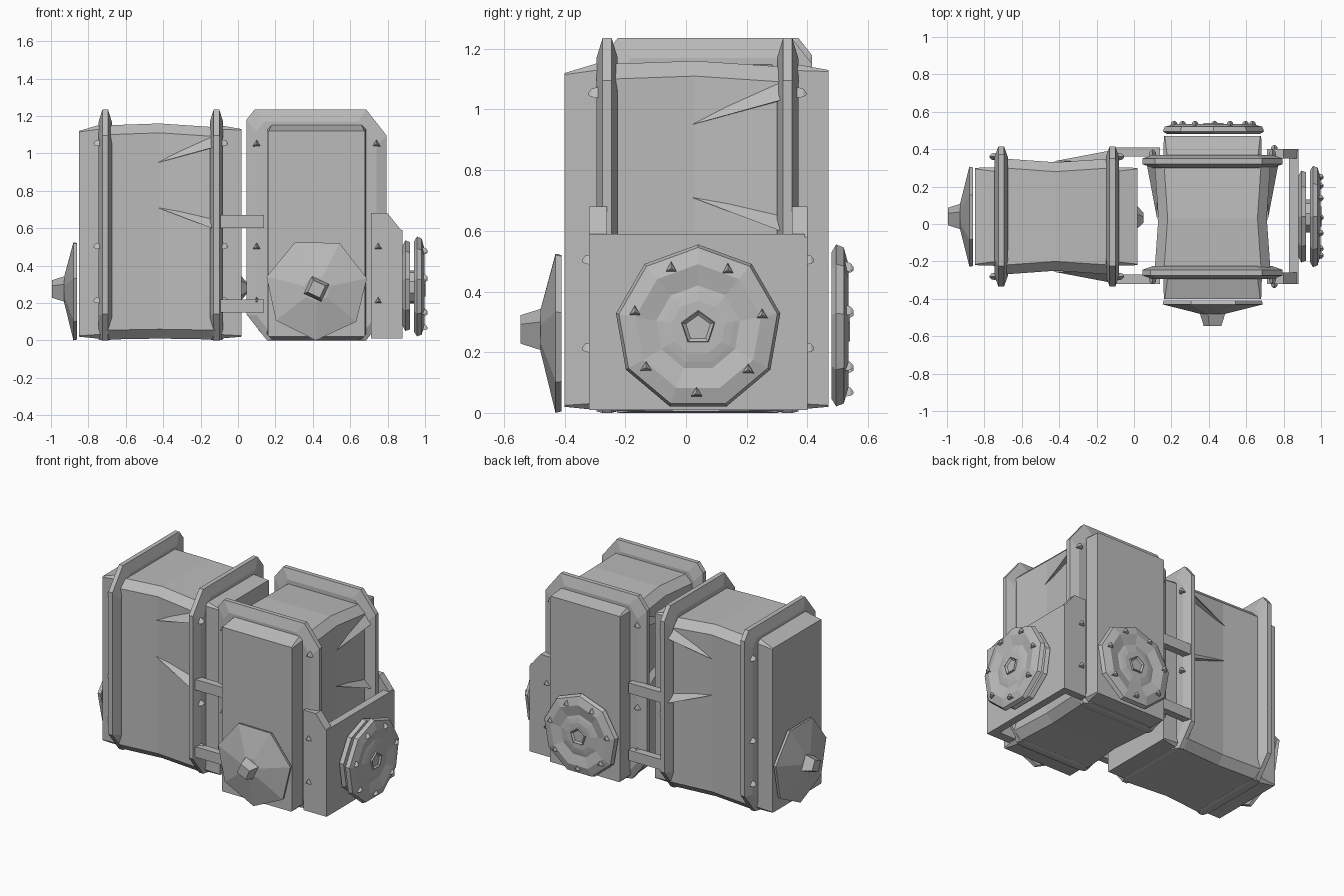
import bpy, bmesh, math
from mathutils import Matrix, Vector

cube = bpy.data.objects.get("Cube")
if cube:
    bpy.data.objects.remove(cube, do_unlink=True)

grey = bpy.data.materials.new("plain grey")
grey.use_nodes = True
GREY = (0.5, 0.5, 0.5, 1)
grey.diffuse_color = GREY
grey.node_tree.nodes["Principled BSDF"].inputs["Base Color"].default_value = GREY


def frame(x, y, z=0, turn=0):
    return Matrix.Translation((x, y, z)) @ Matrix.Rotation(math.radians(turn), 4, "Z")


def finish(name, bm, place):
    bmesh.ops.recalc_face_normals(bm, faces=bm.faces)
    mesh = bpy.data.meshes.new(name)
    bm.to_mesh(mesh)
    bm.free()
    mesh.transform(place)
    mesh.materials.append(grey)
    ob = bpy.data.objects.new(name, mesh)
    bpy.context.collection.objects.link(ob)


def skin(name, rings, place):
    """Bridge rings of equal point count and close both ends."""
    bm = bmesh.new()
    loops = [[bm.verts.new(p) for p in ring] for ring in rings]
    n = len(loops[0])
    for a, b in zip(loops, loops[1:]):
        for i in range(n):
            j = (i + 1) % n
            bm.faces.new((a[i], a[j], b[j], b[i]))
    bm.faces.new(loops[0])
    bm.faces.new(loops[-1])
    finish(name, bm, place)


def section(v, w, z0, z1, cw, ch, left=1.0):
    """Upright rectangle with cut corners, at depth v."""
    half = [(w - cw, z0), (w, z0 + ch), (w, z1 - ch), (w - cw, z1)]
    other = [(-w + cw * left, z1), (-w, z1 - ch * left), (-w, z0 + ch), (-w + cw, z0)]
    return [(u, v, z) for u, z in half + other]


def turned(name, steps, place, sides, phase=0):
    """Many-sided turned part facing the front; steps are (outward, radius)."""
    angles = [math.radians(phase) + math.tau * i / sides for i in range(sides)]
    skin(name, [[(r * math.cos(a), -d, r * math.sin(a)) for a in angles]
                for d, r in steps], place)


def box(name, x0, x1, y0, y1, z0, z1):
    skin(name, [[(x, y0, z0), (x, y1, z0), (x, y1, z1), (x, y0, z1)] for x in (x0, x1)],
         Matrix())


def hull(name, points, place):
    bm = bmesh.new()
    for p in points:
        bm.verts.new(p)
    bmesh.ops.convex_hull(bm, input=bm.verts)
    finish(name, bm, place)


def bolt(name, place):
    turned(name, [(-0.01, 0.024), (0.012, 0.018), (0.022, 0.005)], place, 3, 90)


def unit(side, place):
    # Main casing, slightly waisted
    skin(side + "_casing", [section(-0.25, 0.31, 0.005, 1.15, 0.05, 0.05),
                            section(0.03, 0.29, 0.01, 1.16, 0.05, 0.05),
                            section(0.33, 0.31, 0.005, 1.14, 0.05, 0.05)], place)
    # Front and back caps
    skin(side + "_front_cap", [section(-0.40, 0.26, 0.02, 1.12, 0.005, 0.005),
                               section(-0.25, 0.265, 0.005, 1.165, 0.03, 0.03)], place)
    skin(side + "_back_cap", [section(0.30, 0.265, 0.005, 1.16, 0.03, 0.03),
                              section(0.47, 0.26, 0.02, 1.13, 0.005, 0.005)], place)
    # Raised ribs round the casing
    for label, v0, left in (("front", -0.26, 0.4), ("back", 0.335, 0.6)):
        skin(f"{side}_{label}_rib", [
            section(v0 - 0.035, 0.32, 0.005, 1.17, 0.10, 0.13, left),
            section(v0 - 0.015, 0.375, 0.0, 1.235, 0.11, 0.14, left),
            section(v0 + 0.015, 0.375, 0.0, 1.235, 0.11, 0.14, left),
            section(v0 + 0.035, 0.32, 0.005, 1.17, 0.10, 0.13, left)], place)
    # Pointed fins on both flanks
    for s in (-1, 1):
        for label, tip, low, high in (("upper", 0.95, 1.03, 1.10), ("lower", 0.71, 0.60, 0.66)):
            hull(f"{side}_{label}_fin", [(s * 0.295, 0.02, tip), (s * 0.29, 0.32, low),
                                         (s * 0.35, 0.31, low), (s * 0.30, 0.31, high)], place)
        for v0 in (-0.30, 0.375):
            turn = 0 if v0 < 0 else 180
            for z in (0.21, 0.50, 1.05):
                bolt(side + "_rib_bolt", place @ frame(s * 0.32, v0, z, turn))
    # Shallow cone disc and its stub
    front = place @ frame(0, -0.41, 0.275)
    turned(side + "_cone_disc", [(0, 0.27), (0.02, 0.275), (0.07, 0.07)], front, 7, 12)
    turned(side + "_cone_stub", [(0.06, 0.075), (0.135, 0.05)], front, 4, 20)


def wheel(name, place):
    # Dished disc with bolts and a stepped hub
    turned(name + "_disc", [(0, 0.25), (0.015, 0.275), (0.04, 0.265), (0.055, 0.21),
                            (0.04, 0.14), (0.045, 0.12), (0.05, 0.09)], place, 9, 10)
    turned(name + "_hub", [(0.03, 0.065), (0.06, 0.055), (0.04, 0.03)], place, 5, 90)
    for i in range(7):
        a = math.tau * i / 7 + 0.2
        bolt(name + "_bolt", place @ frame(0.215 * math.cos(a), -0.05, 0.215 * math.sin(a)))


left_side, right_side = frame(-0.45, 0.04, 0, -90), frame(0.42, 0)
unit("right_block", left_side)
unit("left_block", right_side)

# Hub on the inner end of one block, and the rear wheel of the other
turned("inner_hub", [(0, 0.07), (0.035, 0.03)], frame(0.015, 0.03, 0.28, 90), 5)
wheel("rear_wheel", frame(0.425, 0.48, 0.28, 180))

# Four bars joining the blocks
for y0, y1 in ((-0.32, -0.27), (0.36, 0.41)):
    for z0, z1 in ((0.15, 0.22), (0.60, 0.67)):
        box("link_bar", -0.11, 0.14, y0, y1, z0, z1)

# Side plate carried by two brackets
box("side_plate", 0.83, 0.88, -0.32, 0.39, 0.01, 0.59)
outline = ((0.71, 0.01), (0.88, 0.01), (0.88, 0.58), (0.80, 0.68), (0.71, 0.68))
for label, y0, y1 in (("front", -0.32, -0.26), ("back", 0.35, 0.40)):
    skin(label + "_bracket", [[(x, y, z) for x, z in outline] for y in (y0, y1)], Matrix())
    for z in (0.21, 0.50):
        bolt("bracket_bolt", frame(0.75, y0 if y0 < 0 else y1, z, 0 if y0 < 0 else 180))

# Double side wheel
turned("side_wheel_backing", [(0, 0.22), (0.015, 0.25), (0.04, 0.24)],
       frame(0.88, 0.04, 0.285, 90), 9, 10)
turned("side_wheel_axle", [(0, 0.09), (0.05, 0.09)], frame(0.91, 0.04, 0.285, 90), 9)
wheel("side_wheel", frame(0.942, 0.04, 0.28, 90))
